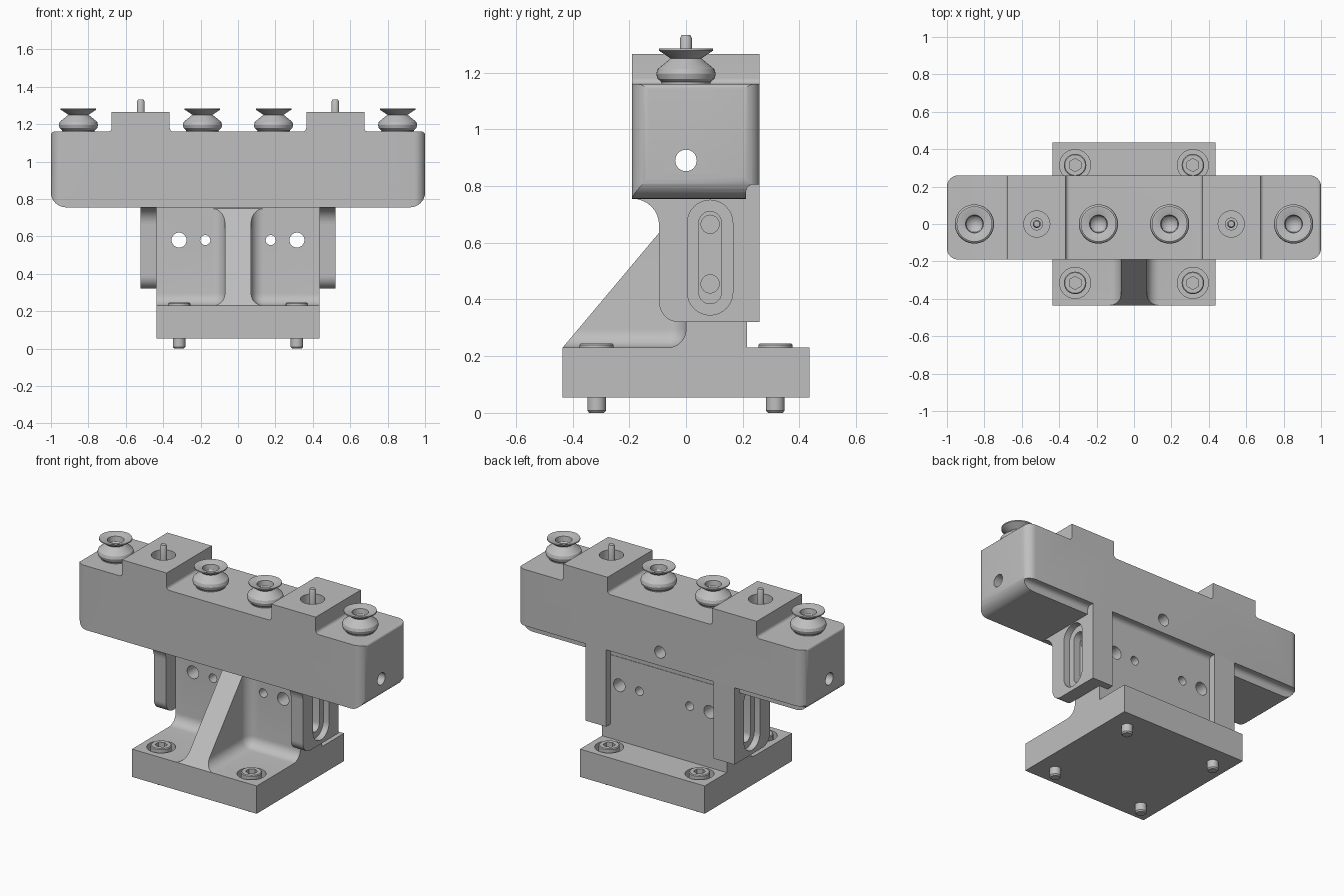
import bpy, bmesh, math
from mathutils import Vector, Matrix

cube = bpy.data.objects.get("Cube")
if cube:
    bpy.data.objects.remove(cube, do_unlink=True)

GREY = (0.52, 0.52, 0.52, 1)
metal = bpy.data.materials.new("light_grey_metal")
metal.use_nodes = True
metal.diffuse_color = GREY
metal.node_tree.nodes["Principled BSDF"].inputs["Base Color"].default_value = GREY
parts = []


def finish(name, bm):
    bmesh.ops.recalc_face_normals(bm, faces=bm.faces)
    mesh = bpy.data.meshes.new(name)
    bm.to_mesh(mesh)
    bm.free()
    mesh.materials.append(metal)
    obj = bpy.data.objects.new(name, mesh)
    bpy.context.collection.objects.link(obj)
    parts.append(obj)
    return obj


def rounded(corners, steps=8):
    """Polygon from (u, v, radius) corners, each filleted."""
    out = []
    for i, (u, v, r) in enumerate(corners):
        p = Vector((u, v))
        if r == 0:
            out.append(p)
            continue
        a = (Vector(corners[i - 1][:2]) - p).normalized()
        b = (Vector(corners[(i + 1) % len(corners)][:2]) - p).normalized()
        half = a.angle(b) / 2
        centre = p + (a + b).normalized() * r / math.sin(half)
        start = p + a * r / math.tan(half) - centre
        end = p + b * r / math.tan(half) - centre
        sweep = start.angle(end)
        for k in range(steps + 1):
            t = k / steps
            w = start * math.sin((1 - t) * sweep) + end * math.sin(t * sweep)
            out.append(centre + w / math.sin(sweep))
    return out


def rect(u0, u1, v0, v1, r=0):
    return [(u0, v0, r), (u1, v0, r), (u1, v1, r), (u0, v1, r)]


def prism(name, axis, corners, lo, hi):
    """Extrude a rounded profile along an axis."""
    place = {"x": lambda u, v, w: (w, u, v),
             "y": lambda u, v, w: (u, w, v),
             "z": lambda u, v, w: (u, v, w)}[axis]
    bm = bmesh.new()
    face = bm.faces.new([bm.verts.new(place(p.x, p.y, lo)) for p in rounded(corners)])
    made = bmesh.ops.extrude_face_region(bm, geom=[face])["geom"]
    shift = Vector(place(0, 0, hi - lo))
    bmesh.ops.translate(bm, vec=shift, verts=[g for g in made if isinstance(g, bmesh.types.BMVert)])
    return finish(name, bm)


def cylinder(name, axis, centre, radius, length, sides=32):
    turn = {"x": Matrix.Rotation(math.pi / 2, 4, "Y"),
            "y": Matrix.Rotation(math.pi / 2, 4, "X"),
            "z": Matrix.Identity(4)}[axis]
    bm = bmesh.new()
    bmesh.ops.create_cone(bm, cap_ends=True, segments=sides, radius1=radius, radius2=radius,
                          depth=length, matrix=Matrix.Translation(centre) @ turn)
    return finish(name, bm)


def lathe(name, profile, x, y, sides=40):
    """Spin (radius, z) points about a vertical axis."""
    bm = bmesh.new()
    verts = [bm.verts.new((r, 0, z)) for r, z in profile]
    edges = [bm.edges.new(pair) for pair in zip(verts, verts[1:])]
    bmesh.ops.spin(bm, geom=verts + edges, cent=(0, 0, 0), axis=(0, 0, 1),
                   angle=math.tau, steps=sides, use_merge=True)
    bmesh.ops.remove_doubles(bm, verts=bm.verts, dist=0.0001)
    bmesh.ops.translate(bm, vec=(x, y, 0), verts=bm.verts)
    return finish(name, bm)


def combine(obj, tool, operation="DIFFERENCE"):
    mod = obj.modifiers.new("cut", "BOOLEAN")
    mod.operation, mod.solver, mod.object = operation, "EXACT", tool
    graph = bpy.context.evaluated_depsgraph_get()
    graph.update()
    mesh = bpy.data.meshes.new_from_object(obj.evaluated_get(graph))
    obj.modifiers.clear()
    obj.data = mesh
    parts.remove(tool)
    bpy.data.objects.remove(tool, do_unlink=True)


# Base plate, upright and sloping rib from one side profile
stand = prism("base_and_upright", "x", [
    (-0.435, 0.055, 0), (0.435, 0.055, 0), (0.435, 0.23, 0), (0.215, 0.23, 0),
    (0.215, 0.757, 0), (0, 0.757, 0), (0, 0.748, 0), (-0.435, 0.23, 0)], -0.435, 0.435)
for s in (-1, 1):
    # Rounded pocket beside the rib
    bm = bmesh.new()
    bmesh.ops.create_cube(bm, size=1, matrix=Matrix.Translation((s * 0.37, -0.4, 0.73))
                          @ Matrix.Diagonal((0.6, 0.8, 1, 1)))
    bmesh.ops.bevel(bm, geom=bm.edges[:], offset=0.065, segments=8, profile=0.5, affect="EDGES")
    combine(stand, finish("pocket_cutter", bm))
    # Through holes in the upright
    for x, r in ((0.315, 0.04), (0.175, 0.027)):
        combine(stand, cylinder("hole_cutter", "y", (s * x, 0.1, 0.58), r, 0.5))
    # Blind holes in the sides of the upright
    for z in (0.455, 0.665):
        combine(stand, cylinder("hole_cutter", "x", (s * 0.435, 0.085, z), 0.032, 0.14))
    # Counterbores for the base screws
    for y in (-0.315, 0.315):
        combine(stand, cylinder("bore_cutter", "z", (s * 0.315, y, 0.25), 0.083, 0.22))

# Base screws with hex sockets
for sx in (-1, 1):
    for sy in (-1, 1):
        x, y = sx * 0.315, sy * 0.315
        screw = lathe("base_screw", [(0, 0), (0.026, 0), (0.033, 0.008), (0.033, 0.13), (0.06, 0.13),
                                     (0.06, 0.24), (0.055, 0.245), (0, 0.245)], x, y)
        combine(screw, cylinder("socket_cutter", "z", (x, y, 0.24), 0.035, 0.09, 6))

# Cross beam with two raised pads
LOW, TOP, PAD = 0.755, 1.16, 1.265
beam = prism("cross_beam", "y", [
    (-1, LOW, 0.08), (1, LOW, 0.08), (1, TOP, 0.018), (0.675, TOP, 0.02), (0.675, PAD, 0),
    (0.365, PAD, 0), (0.365, TOP, 0.02), (-0.365, TOP, 0.02), (-0.365, PAD, 0),
    (-0.675, PAD, 0), (-0.675, TOP, 0.02), (-1, TOP, 0.018)], -0.19, 0.26)
combine(beam, prism("outline_cutter", "z", rect(-1.0, 1.0, -0.19, 0.26, 0.06), 0.5, 1.5), "INTERSECT")
combine(beam, prism("notch_cutter", "x", [
    (0.212, 0.6, 0), (0.4, 0.6, 0), (0.4, 0.805, 0), (0.212, 0.805, 0.025)], -1.2, 1.2))
combine(beam, cylinder("bore_cutter", "x", (0, 0, 0.89), 0.038, 2.4))
combine(beam, cylinder("port_cutter", "y", (0, 0.17, 0.89), 0.037, 0.36))

for s in (-1, 1):
    # Locating pin in a round recess
    combine(beam, cylinder("recess_cutter", "z", (s * 0.52, 0, 1.26), 0.07, 0.11))
    lathe("locating_pin", [(0, 1.19), (0.034, 1.19), (0.034, 1.225), (0.021, 1.225), (0.021, 1.32),
                           (0.015, 1.332), (0, 1.332)], s * 0.52, 0)
    # Suction cups
    for x in (0.19, 0.853):
        lathe("suction_cup", [(0, 1.15), (0.085, 1.15), (0.087, 1.167), (0.1, 1.178), (0.105, 1.195),
                              (0.1, 1.212), (0.054, 1.25), (0.095, 1.277), (0.095, 1.284),
                              (0.088, 1.284), (0.048, 1.272), (0.044, 1.24), (0, 1.19)], s * x, 0)
    # Slotted side bracket
    inner, outer = sorted((s * 0.435, s * 0.52))
    bracket = prism("side_bracket", "x", [
        (-0.095, 0.32, 0.07), (0.26, 0.32, 0), (0.26, 0.81, 0), (-0.189, 0.81, 0),
        (-0.189, LOW, 0), (-0.095, LOW, 0.093)], inner, outer)
    combine(bracket, prism("slot_cutter", "x", rect(0.045, 0.125, 0.385, 0.71, 0.0399), inner - 0.1, outer + 0.1))
    combine(bracket, prism("slot_cutter", "x", rect(0.005, 0.165, 0.345, 0.75, 0.0799),
                           *sorted((s * 0.48, s * 0.7))))
    # Rear lip that wraps behind the upright
    prism("bracket_lip", "z", rect(*sorted((s * 0.375, s * 0.436)), 0.2151, 0.26), 0.32, 0.81)

# Smooth curved faces, keep edges sharp
bpy.ops.object.select_all(action="DESELECT")
for obj in parts:
    obj.select_set(True)
bpy.context.view_layer.objects.active = parts[0]
bpy.ops.object.shade_smooth_by_angle(angle=math.radians(30))
